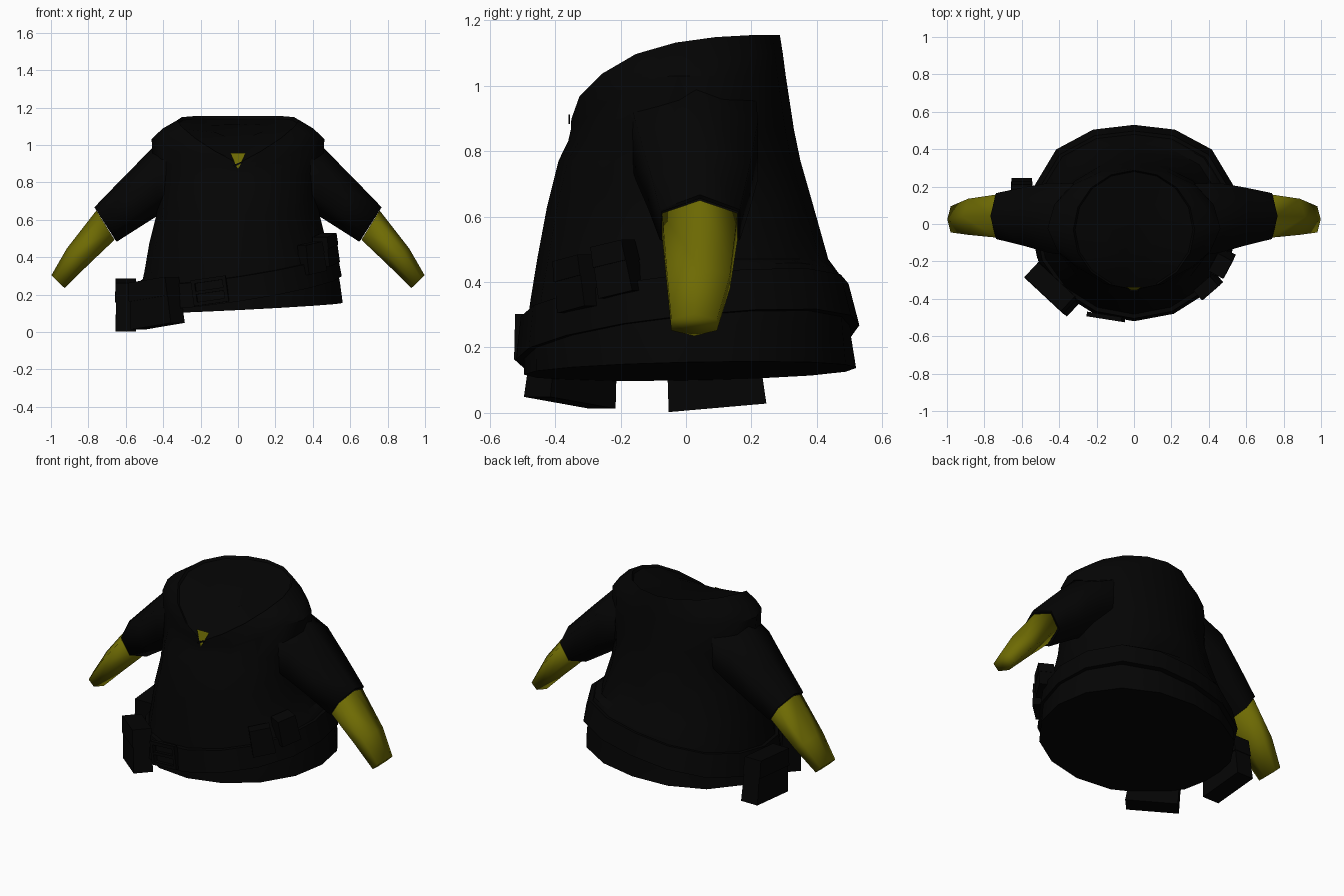
import bpy, bmesh, math
from mathutils import Matrix, Vector

if "Cube" in bpy.data.objects:
    bpy.data.objects.remove(bpy.data.objects["Cube"])


def material(name, color):
    m = bpy.data.materials.new(name)
    m.diffuse_color = (*color, 1)
    m.use_nodes = True
    m.node_tree.nodes["Principled BSDF"].inputs["Base Color"].default_value = m.diffuse_color
    return m


BLACK = material("black cloth", (0.0013, 0.0013, 0.0013))
YELLOW = material("yellow skin", (0.155, 0.145, 0.001))


def finish(name, bm, mat, angle=40):
    bmesh.ops.recalc_face_normals(bm, faces=bm.faces)
    me = bpy.data.meshes.new(name)
    bm.to_mesh(me)
    bm.free()
    me.materials.append(mat)
    ob = bpy.data.objects.new(name, me)
    bpy.context.collection.objects.link(ob)
    bpy.ops.object.select_all(action='DESELECT')
    ob.select_set(True)
    bpy.context.view_layer.objects.active = ob
    bpy.ops.object.shade_smooth_by_angle(angle=math.radians(angle))
    return ob


def loft(name, rings, mat, caps=True, angle=40):
    """Skin a list of equally long point rings."""
    bm = bmesh.new()
    vs = [[bm.verts.new(p) for p in r] for r in rings]
    n = len(vs[0])
    for a, b in zip(vs, vs[1:]):
        for i in range(n):
            j = (i + 1) % n
            bm.faces.new((a[i], a[j], b[j], b[i]))
    if caps:
        bm.faces.new(vs[0])
        bm.faces.new(vs[-1])
    return finish(name, bm, mat, angle)


def body_ring(rx, front, back, height, front_diag=0.0, back_diag=0.0, n=16):
    """Oval ring around the body; the diagonals can bulge or pinch."""
    pts = []
    for i in range(n):
        a = 2 * math.pi * i / n
        k = 1 + (front_diag if math.cos(a) > 0 else back_diag) * math.sin(2 * a) ** 2
        x = k * rx * math.sin(a)
        y = (front + back) / 2 - k * (back - front) / 2 * math.cos(a)
        pts.append((x, y, height(x, y)))
    return pts


def plane(z, tx=0.0, ty=0.0):
    return lambda x, y: z + tx * x + ty * y


def rim(x, y):
    """Collar opening: high at the back, dipping to a V in front."""
    pts = [(-0.35, 0.90), (-0.325, 0.97), (-0.26, 1.035), (-0.14, 1.105),
           (0.02, 1.145), (0.2, 1.155), (0.3, 1.155)]
    for (y0, z0), (y1, z1) in zip(pts, pts[1:]):
        if y <= y1:
            return z0 + (z1 - z0) * max(0, (y - y0) / (y1 - y0))
    return 1.155


def collar_base(x, y):
    return 0.86 + 0.17 * min(1, max(0, (y + 0.36) / 0.22))


# Tunic body with folded collar and shallow neck opening
loft("tunic", [
    body_ring(0.56, -0.495, 0.52, plane(0.127, 0.05, 0.02), 0, 0.03),
    body_ring(0.545, -0.495, 0.505, plane(0.20, 0.12, 0.06), 0, 0.05),
    body_ring(0.525, -0.49, 0.495, plane(0.29, 0.15, 0.10), 0, 0.06),
    body_ring(0.50, -0.475, 0.47, plane(0.385, 0.12, 0.08), 0, 0.06),
    body_ring(0.475, -0.455, 0.435, plane(0.47), 0, 0.04),
    body_ring(0.435, -0.425, 0.39, plane(0.63), 0, 0.02),
    body_ring(0.425, -0.39, 0.35, plane(0.77)),
    body_ring(0.45, -0.36, 0.33, plane(0.85, 0, 0.05), -0.05),
    body_ring(0.462, -0.352, 0.305, collar_base, -0.08),
    body_ring(0.405, -0.352, 0.296,
              lambda x, y: collar_base(x, y) * 0.45 + rim(x, y) * 0.55, -0.04),
    body_ring(0.325, -0.35, 0.287, rim),
    body_ring(0.315, -0.34, 0.28, lambda x, y: rim(x, y) - 0.015),
    body_ring(0.16, -0.19, 0.15, lambda x, y: rim(x, y) - 0.04),
], BLACK)

# Slanted belt around the waist
loft("belt", [
    body_ring(0.53, -0.485, 0.49, plane(0.215, 0.15, 0.10), 0, 0.06),
    body_ring(0.555, -0.52, 0.53, plane(0.215, 0.15, 0.10), 0, 0.06),
    body_ring(0.53, -0.505, 0.497, plane(0.345, 0.15, 0.10), 0, 0.06),
    body_ring(0.50, -0.47, 0.47, plane(0.345, 0.15, 0.10), 0, 0.06),
], BLACK, caps=False)


def limb_ring(top, bottom, y0, y1, side, n=6):
    """Six-sided ring between a top and a bottom point in the xz plane."""
    t, b = Vector(top), Vector(bottom)
    c, u = (t + b) / 2, (t - b) / 2
    w = (y1 - y0) / 2 / math.cos(math.pi / 6)
    pts = []
    for i in range(n):
        a = 2 * math.pi * i / n
        p = c + u * math.cos(a)
        pts.append((side * p.x, (y0 + y1) / 2 + w * math.sin(a), p.y))
    return pts


# Sleeves and bare forearms, both sides
for side, label in ((1, "right"), (-1, "left")):
    loft(label + "_sleeve", [
        limb_ring((0.31, 1.05), (0.34, 0.68), -0.17, 0.215, side),
        limb_ring((0.462, 0.98), (0.425, 0.625), -0.155, 0.22, side),
        limb_ring((0.615, 0.825), (0.535, 0.555), -0.115, 0.195, side),
        limb_ring((0.768, 0.667), (0.648, 0.483), -0.08, 0.165, side),
        limb_ring((0.758, 0.655), (0.658, 0.495), -0.074, 0.159, side),
    ], BLACK, caps=False, angle=80)
    loft(label + "_forearm", [
        limb_ring((0.757, 0.65), (0.66, 0.493), -0.073, 0.158, side),
        limb_ring((0.915, 0.447), (0.80, 0.36), -0.058, 0.135, side),
        limb_ring((0.998, 0.303), (0.927, 0.235), -0.045, 0.095, side),
    ], YELLOW, angle=100)

# Bare skin at the neck notch, with a lace across it
bm = bmesh.new()
bm.faces.new([bm.verts.new(p) for p in
              ((-0.042, -0.338, 0.958), (0.042, -0.338, 0.958), (0, -0.362, 0.868))])
finish("neck_skin", bm, YELLOW)


def box(bm, size, matrix, taper=1.0):
    """Box whose top is narrowed by taper."""
    vs = bmesh.ops.create_cube(bm, size=1)["verts"]
    for v in vs:
        k = taper if v.co.z > 0 else 1
        v.co = Vector((v.co.x * size[0] * k, v.co.y * size[1] * k, v.co.z * size[2]))
        v.co = matrix @ v.co


def place(loc, yaw=0, roll=0):
    return (Matrix.Translation(loc) @ Matrix.Rotation(math.radians(yaw), 4, 'Z')
            @ Matrix.Rotation(math.radians(roll), 4, 'Y'))


bm = bmesh.new()
box(bm, (0.05, 0.006, 0.009), place((0, -0.357, 0.898), 0, -25))
finish("neck_lace", bm, BLACK)


# Belt pouches: tapered body plus overlapping flap
def pouch(name, loc, yaw, roll, w, d, h):
    m = place(loc, yaw, roll)
    bm = bmesh.new()
    box(bm, (w, d, h), m, 0.9)
    box(bm, (w * 0.96, d * 1.04, h * 0.4), m @ Matrix.Translation((0, 0, h * 0.3)), 0.95)
    finish(name, bm, BLACK)


pouch("large_front_pouch", (-0.44, -0.345, 0.155), -43, -7, 0.295, 0.11, 0.25)
pouch("large_side_pouch", (-0.60, 0.085, 0.145), -90, 5, 0.30, 0.11, 0.26)
pouch("small_front_pouch", (0.395, -0.335, 0.395), 41, -10, 0.13, 0.07, 0.16)
pouch("small_side_pouch", (0.47, -0.21, 0.44), 62, -12, 0.12, 0.09, 0.16)

# Belt buckle: square frame with a prong
bm = bmesh.new()
m = place((-0.15, -0.497, 0.22), -9, -8)
for s in (-1, 1):
    box(bm, (0.19, 0.025, 0.02), m @ Matrix.Translation((0, 0, s * 0.06)))
    box(bm, (0.02, 0.025, 0.14), m @ Matrix.Translation((s * 0.085, 0, 0)))
box(bm, (0.15, 0.02, 0.018), m)
finish("belt_buckle", bm, BLACK)
